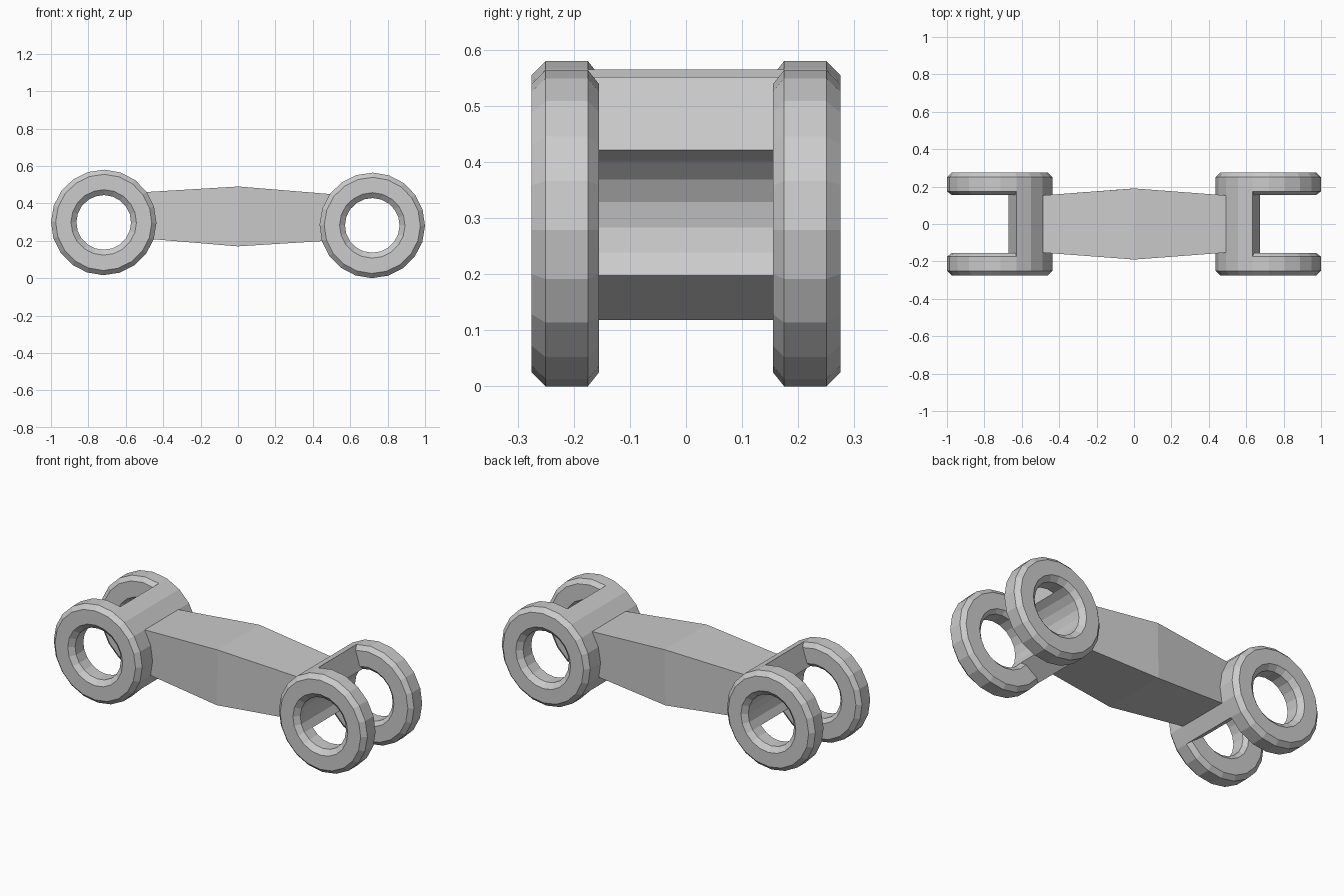
import bpy, bmesh
from math import sin, cos, radians
from mathutils import Matrix

if "Cube" in bpy.data.objects:
    bpy.data.objects.remove(bpy.data.objects["Cube"])

R, HOLE, CH = 0.282, 0.146, 0.025   # outer radius, bore radius, chamfer
CX = 0.718                          # distance of each joint from the middle
PLACE = Matrix.Translation((0, 0, 0.29)) @ Matrix.Rotation(0.0111, 4, 'Y')  # slight tilt


def finish(name, bm):
    bmesh.ops.recalc_face_normals(bm, faces=bm.faces)
    bm.transform(PLACE)
    bmesh.ops.recalc_face_normals(bm, faces=bm.faces)
    me = bpy.data.meshes.new(name)
    bm.to_mesh(me)
    bm.free()
    ob = bpy.data.objects.new(name, me)
    bpy.context.collection.objects.link(ob)
    return ob


def sweep(name, profile, side, a0, steps, closed):
    """Turn an (r, y) profile about a joint axis in 18 degree steps."""
    bm = bmesh.new()
    n = len(profile)
    loops = []
    for k in range(steps if closed else steps + 1):
        a = radians(a0 + 18 * k)
        loops.append([bm.verts.new((side * (CX + r * cos(a)), y, r * sin(a)))
                      for r, y in profile])
    for k in range(steps):
        p, q = loops[k], loops[(k + 1) % len(loops)]
        for i in range(n):
            j = (i + 1) % n
            bm.faces.new((p[i], p[j], q[j], q[i]))
    if not closed:
        bm.faces.new(loops[0])
        bm.faces.new(loops[-1])
    return finish(name, bm)


# chamfered ring cross-section and the thick sleeve between two rings
ring = [(R, 0.175), (R, 0.25), (R - CH, 0.275), (0.175, 0.275),
        (HOLE, 0.25), (HOLE, 0.175), (0.168, 0.155), (R - CH, 0.155)]
sleeve = [(R, -0.175), (R, 0.175), (HOLE, 0.175), (HOLE, -0.175)]

for side, end in ((-1, "left"), (1, "right")):
    for s, face in ((-1, "front"), (1, "back")):
        sweep(f"{end}_{face}_ring", [(r, s * y) for r, y in ring], side, 0, 20, True)
    sweep(f"{end}_sleeve", sleeve, side, 108, 6, False)

# link body, thickest in the middle, ends sunk into the sleeves
bm = bmesh.new()
sections = []
for xt, xb, hy, top, bot in ((-0.492, -0.452, 0.153, 0.165, -0.087),
                             (0, 0, 0.19, 0.20, -0.12),
                             (0.492, 0.452, 0.153, 0.165, -0.087)):
    sections.append([bm.verts.new(c) for c in
                     ((xt, -hy, top), (xt, hy, top), (xb, hy, bot), (xb, -hy, bot))])
for p, q in zip(sections, sections[1:]):
    for i in range(4):
        j = (i + 1) % 4
        bm.faces.new((p[i], p[j], q[j], q[i]))
bm.faces.new(sections[0])
bm.faces.new(sections[-1])
finish("link_body", bm)
